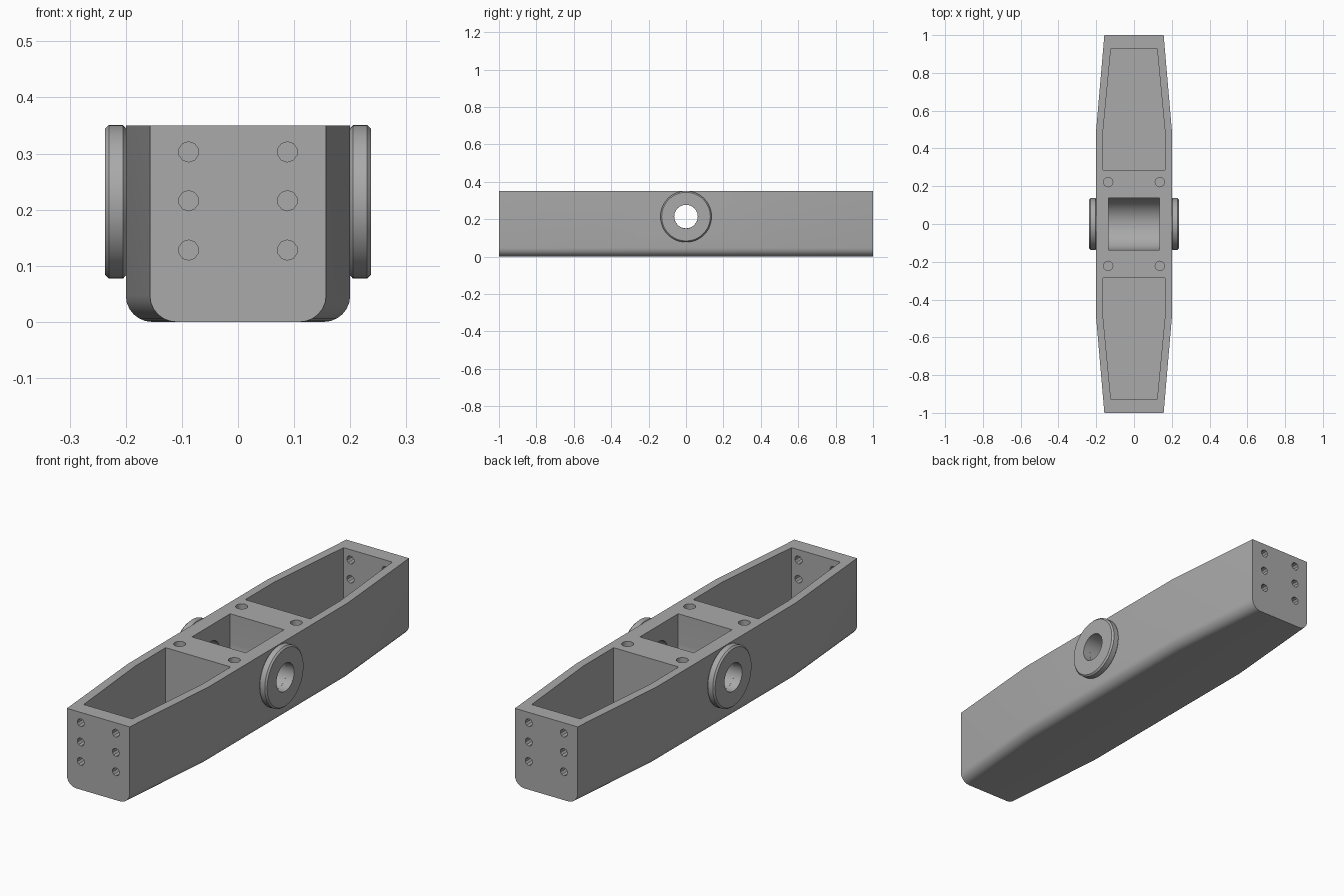
import bpy, bmesh, math
from mathutils import Matrix, Vector

cube = bpy.data.objects.get("Cube")
if cube:
    bpy.data.objects.remove(cube, do_unlink=True)

grey = bpy.data.materials.new("plain grey")
grey.use_nodes = True
grey.diffuse_color = (0.4, 0.4, 0.4, 1)
grey.node_tree.nodes["Principled BSDF"].inputs["Base Color"].default_value = (0.4, 0.4, 0.4, 1)

HEIGHT, AXLE_Z, BOSS_R, HOLE_R = 0.35, 0.214, 0.137, 0.063


def finish(name, bm):
    bmesh.ops.recalc_face_normals(bm, faces=bm.faces)
    mesh = bpy.data.meshes.new(name)
    bm.to_mesh(mesh)
    bm.free()
    mesh.materials.append(grey)
    ob = bpy.data.objects.new(name, mesh)
    bpy.context.collection.objects.link(ob)
    return ob


def loft(name, rings, closed=False):
    """Skin a row of equal rings; cap the ends, or join last to first."""
    bm = bmesh.new()
    rows = [[bm.verts.new(p) for p in ring] for ring in rings]
    n = len(rows[0])
    pairs = list(zip(rows, rows[1:])) + ([(rows[-1], rows[0])] if closed else [])
    for a, b in pairs:
        for i in range(n):
            j = (i + 1) % n
            bm.faces.new((a[i], a[j], b[j], b[i]))
    if not closed:
        bm.faces.new(rows[0])
        bm.faces.new(rows[-1])
    return finish(name, bm)


def prism(name, outline, z0, z1):
    return loft(name, [[(x, y, z) for x, y in outline] for z in (z0, z1)])


def rod(name, centre, axis, radius, length, sides):
    bm = bmesh.new()
    turn = Vector(axis).to_track_quat('Z', 'Y').to_matrix().to_4x4()
    bmesh.ops.create_cone(bm, cap_ends=True, segments=sides, radius1=radius, radius2=radius,
                          depth=length, matrix=Matrix.Translation(centre) @ turn)
    return finish(name, bm)


def smooth(ob):
    bpy.ops.object.select_all(action='DESELECT')
    ob.select_set(True)
    bpy.context.view_layer.objects.active = ob
    bpy.ops.object.shade_smooth_by_angle(angle=math.radians(32))


# Tapered body with rounded lower edges
def section(y, half, r=0.047, steps=6):
    side = [(half, HEIGHT)]
    for i in range(steps + 1):
        a = math.pi / 2 * i / steps
        side.append((half - r + r * math.cos(a), r - r * math.sin(a)))
    return [(x, y, z) for x, z in side] + [(-x, y, z) for x, z in reversed(side)]


body = loft("body", [section(y, w) for y, w in
                     ((-1, 0.157), (-0.5, 0.2), (0.5, 0.2), (1, 0.157))])

cutters = []
for s in (-1, 1):
    # End pocket
    half = [(0.163, 0.285), (0.163, 0.5), (0.122, 0.93)]
    outline = [(x, s * y) for x, y in half] + [(-x, s * y) for x, y in reversed(half)]
    cutters.append(prism("pocket_cutter", outline, 0.04, 0.5))
    for x in (-1, 1):
        # Screw holes in the top and through the end wall
        cutters.append(rod("top_hole_cutter", (x * 0.137, s * 0.222, 0.35), (0, 0, 1), 0.025, 0.3, 16))
        for z in (0.128, 0.216, 0.303):
            cutters.append(rod("end_hole_cutter", (x * 0.088, s * 0.97, z), (0, 1, 0), 0.018, 0.14, 10))

# Central slot with a round floor
arc = [(BOSS_R * math.cos(a), AXLE_Z - BOSS_R * math.sin(a))
       for a in (math.pi * i / 24 for i in range(25))]
slot = [(BOSS_R, 0.5)] + arc + [(-BOSS_R, 0.5)]
cutters.append(loft("slot_cutter", [[(x, y, z) for y, z in slot] for x in (-0.135, 0.135)]))
cutters.append(rod("axle_cutter", (0, 0, AXLE_Z), (1, 0, 0), HOLE_R, 0.8, 24))

for c in cutters:
    c.hide_render = True
    mod = body.modifiers.new("cut", 'BOOLEAN')
    mod.operation, mod.solver, mod.object = 'DIFFERENCE', 'EXACT', c
graph = bpy.context.evaluated_depsgraph_get()
carved = bpy.data.meshes.new_from_object(body.evaluated_get(graph))
body.modifiers.clear()
body.data = carved
for c in cutters:
    bpy.data.objects.remove(c, do_unlink=True)
smooth(body)

# Raised axle bosses
for s, side in ((1, "left"), (-1, "right")):
    profile = [(0.2, HOLE_R), (0.2, 0.131), (0.205, BOSS_R), (0.23, BOSS_R),
               (0.237, 0.13), (0.237, HOLE_R)]
    rings = []
    for i in range(48):
        a = math.tau * i / 48
        rings.append([(s * x, r * math.cos(a), AXLE_Z + r * math.sin(a)) for x, r in profile])
    smooth(loft(side + "_axle_boss", rings, closed=True))
